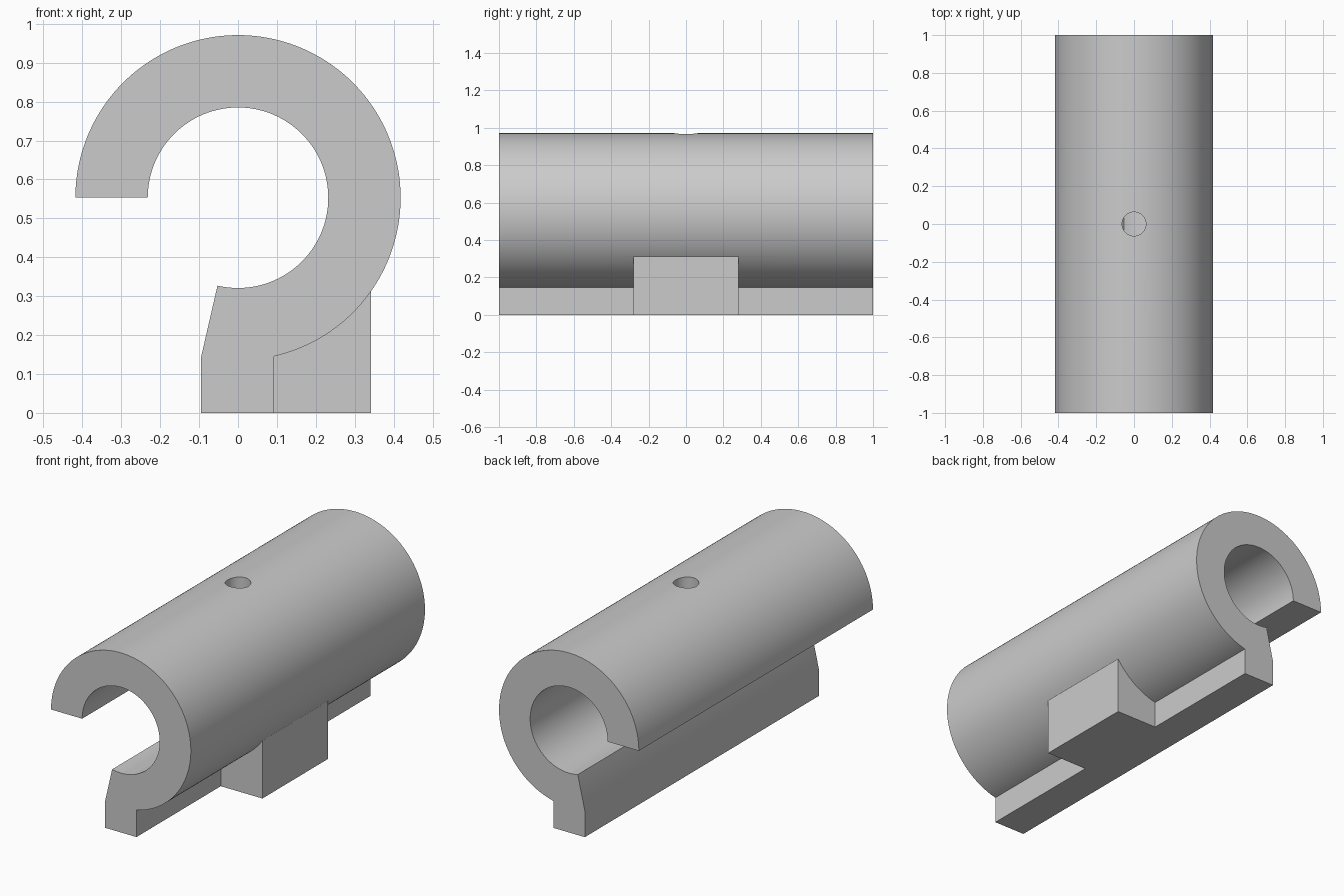
import bpy
import bmesh
from math import cos, sin, radians, atan2

cube = bpy.data.objects.get("Cube")
if cube:
    bpy.data.objects.remove(cube, do_unlink=True)

AXIS_Z, OUTER, INNER = 0.553, 0.418, 0.232

grey = bpy.data.materials.new("plain_grey")
grey.use_nodes = True
grey.diffuse_color = (0.6, 0.6, 0.6, 1)
grey.node_tree.nodes["Principled BSDF"].inputs["Base Color"].default_value = (0.6, 0.6, 0.6, 1)


def arc(radius, start, end, steps):
    angles = [start + (end - start) * i / steps for i in range(steps + 1)]
    return [(radius * cos(a), AXIS_Z + radius * sin(a)) for a in angles]


def extrude_profile(name, points, half_length):
    """Extrude an x-z outline along y, centred on y = 0."""
    bm = bmesh.new()
    face = bm.faces.new([bm.verts.new((x, -half_length, z)) for x, z in points])
    ext = bmesh.ops.extrude_face_region(bm, geom=[face])
    moved = [v for v in ext["geom"] if isinstance(v, bmesh.types.BMVert)]
    bmesh.ops.translate(bm, verts=moved, vec=(0, 2 * half_length, 0))
    bmesh.ops.recalc_face_normals(bm, faces=bm.faces)
    mesh = bpy.data.meshes.new(name)
    bm.to_mesh(mesh)
    bm.free()
    obj = bpy.data.objects.new(name, mesh)
    bpy.context.collection.objects.link(obj)
    mesh.materials.append(grey)
    return obj


def combine(target, tool, operation):
    """Apply a boolean and discard the tool."""
    mod = target.modifiers.new(operation.lower(), "BOOLEAN")
    mod.operation, mod.object, mod.solver = operation, tool, "EXACT"
    bpy.context.view_layer.objects.active = target
    bpy.ops.object.modifier_apply(modifier=mod.name)
    bpy.data.objects.remove(tool, do_unlink=True)


# Open tube with a straight foot running its full length
foot_outer = atan2(0.146 - AXIS_Z, 0.093)
lip_inner = atan2(0.326 - AXIS_Z, -0.053)
outline = arc(OUTER, radians(180), foot_outer, 128)
outline += [(0.093, 0), (-0.095, 0), (-0.095, 0.143)]
outline += arc(INNER, lip_inner, radians(180), 128)
clip = extrude_profile("clip_body", outline, 1.0)

# Short mounting block beneath the side of the tube
block = extrude_profile(
    "mounting_block",
    [(0, 0), (0.342, 0), (0.342, 0.313), (0.25, 0.3), (0, 0.23)], 0.28)
combine(clip, block, "UNION")

# Round hole through the top wall
bpy.ops.mesh.primitive_cylinder_add(
    vertices=48, radius=0.063, depth=0.5, location=(0, 0, AXIS_Z + OUTER))
drill = bpy.context.object
drill.name = "hole_cutter"
drill.hide_render = True
drill.data.materials.append(grey)
combine(clip, drill, "DIFFERENCE")

# Smooth curves with crisp edges
bpy.ops.object.select_all(action="DESELECT")
clip.select_set(True)
bpy.context.view_layer.objects.active = clip
bpy.ops.object.shade_smooth_by_angle(angle=radians(30))
